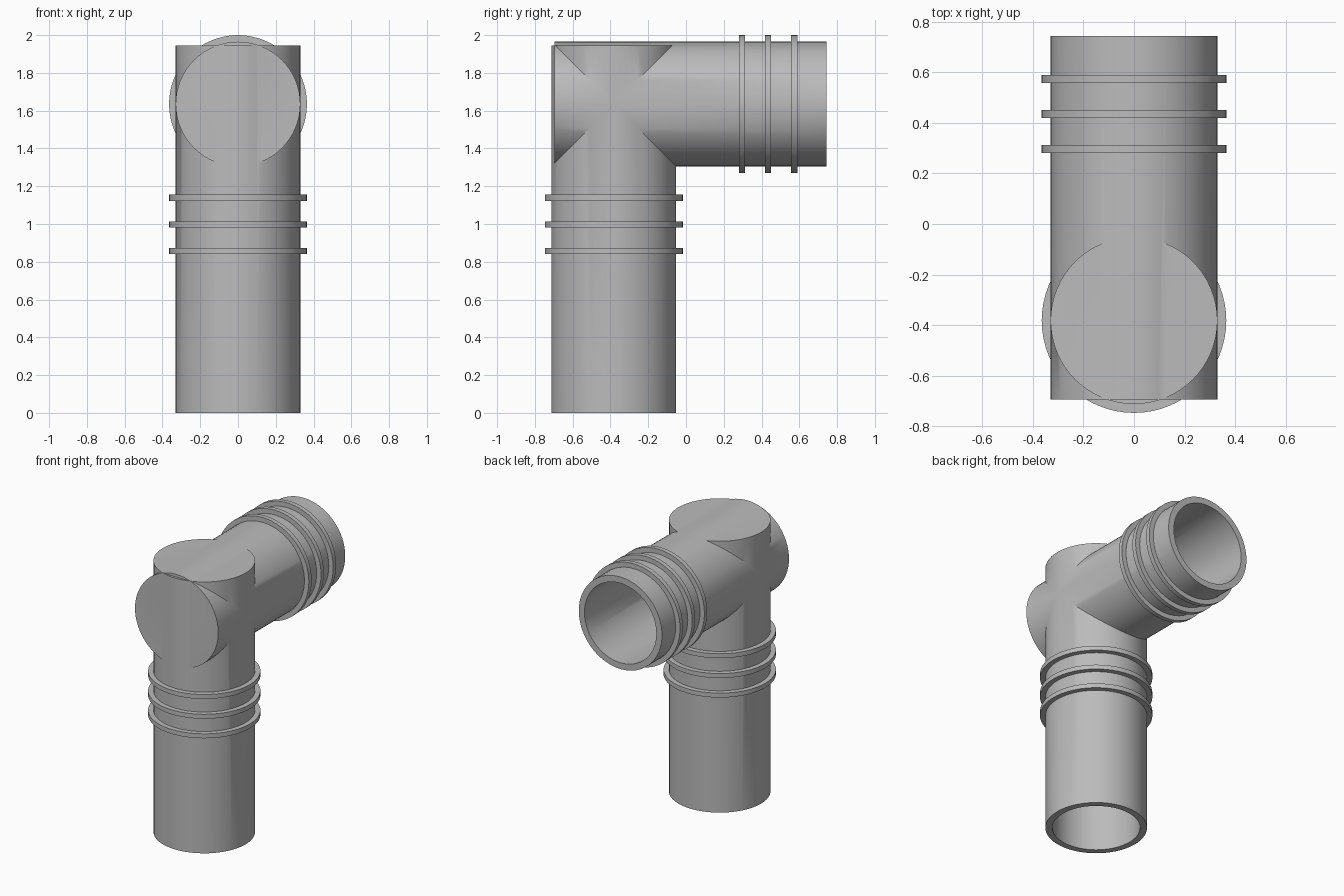
import bpy
import math
from mathutils import Matrix

if "Cube" in bpy.data.objects:
    bpy.data.objects.remove(bpy.data.objects["Cube"])

RADIUS, BORE, RING = 0.33, 0.285, 0.365
AXIS_Y, AXIS_Z = -0.382, 1.635      # where the two pipe axes cross
SIDES = 64

grey = bpy.data.materials.new("plastic_grey")
grey.use_nodes = True
colour = (0.5, 0.5, 0.5, 1)
grey.diffuse_color = colour
grey.node_tree.nodes["Principled BSDF"].inputs["Base Color"].default_value = colour


def cylinder(name, radius, start, end, upright):
    """Cylinder along z (upright) or along y, between two positions."""
    mid = (start + end) / 2
    place = (0, AXIS_Y, mid) if upright else (0, mid, AXIS_Z)
    turn = (0, 0, 0) if upright else (math.pi / 2, 0, 0)
    bpy.ops.mesh.primitive_cylinder_add(vertices=SIDES, radius=radius, depth=end - start,
                                        location=place, rotation=turn)
    obj = bpy.context.object
    obj.name = name
    obj.data.materials.append(grey)
    bpy.ops.object.transform_apply(location=True, rotation=True, scale=True)
    return obj


def combine(target, tool, operation):
    """Apply a boolean and discard the tool."""
    mod = target.modifiers.new("combine", "BOOLEAN")
    mod.operation, mod.solver, mod.object = operation, "EXACT", tool
    bpy.context.view_layer.objects.active = target
    bpy.ops.object.modifier_apply(modifier=mod.name)
    bpy.data.objects.remove(tool)


def smooth(obj):
    bpy.ops.object.select_all(action="DESELECT")
    obj.select_set(True)
    bpy.context.view_layer.objects.active = obj
    bpy.ops.object.shade_smooth_by_angle(angle=math.radians(30))


# Elbow body: two crossing pipes, closed at the top and front
body = cylinder("elbow_body", RADIUS, 0, 1.945, True)
combine(body, cylinder("outlet", RADIUS, -0.695, 0.743, False), "UNION")

# Bores opening at the bottom and the back
combine(body, cylinder("upright_bore", BORE, -0.1, 1.90, True), "DIFFERENCE")
combine(body, cylinder("outlet_bore", BORE, -0.65, 0.85, False), "DIFFERENCE")
smooth(body)

# Three raised rings on each pipe
for upright, label, centres in ((True, "upright", (0.857, 0.997, 1.139)),
                                (False, "outlet", (0.297, 0.435, 0.573))):
    for number, c in enumerate(centres, 1):
        ring = cylinder(f"{label}_ring_{number}", RING, c - 0.016, c + 0.016, upright)
        hole = cylinder("ring_hole", RADIUS - 0.01, c - 0.1, c + 0.1, upright)
        combine(ring, hole, "DIFFERENCE")
        smooth(ring)
